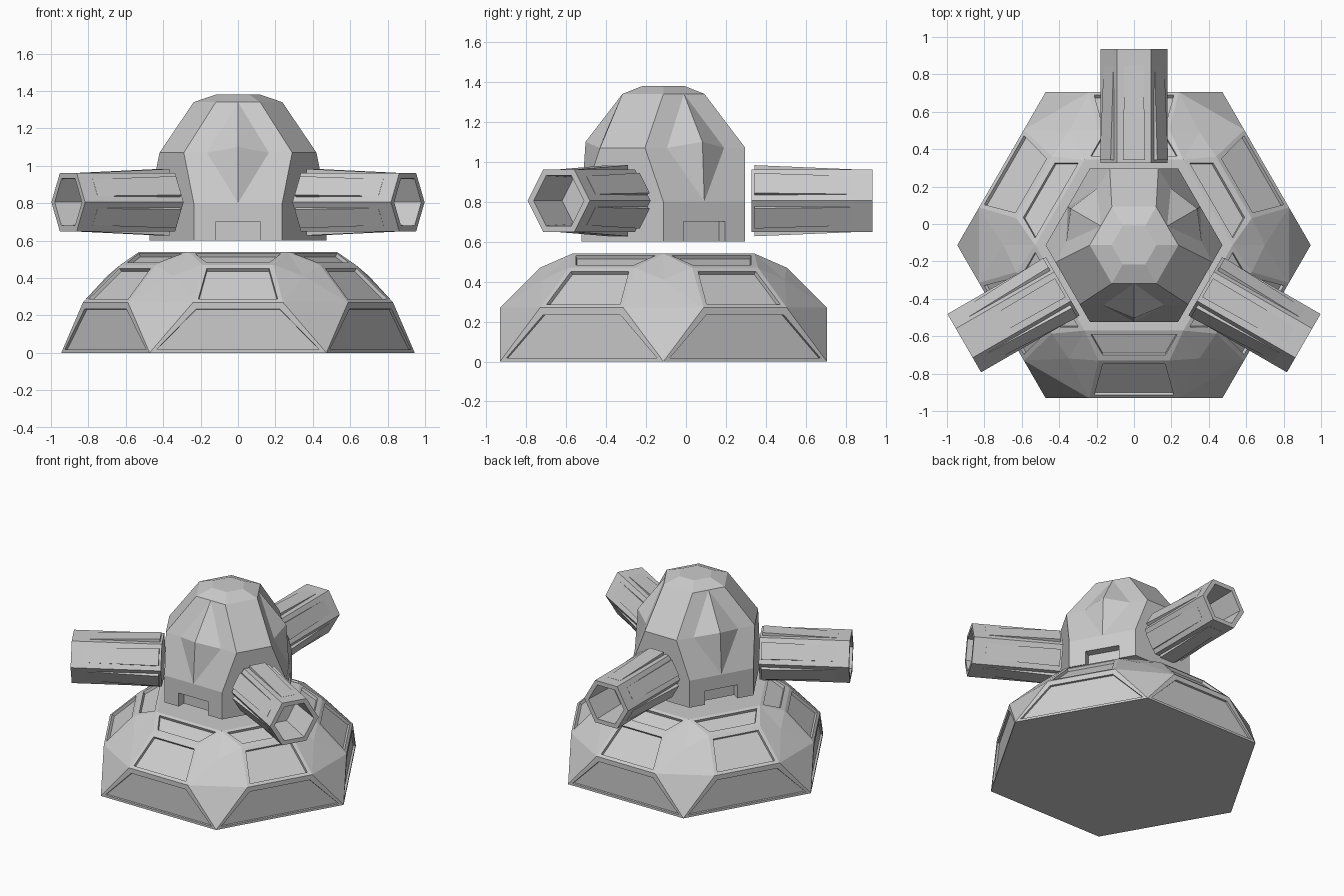
import bpy, bmesh, math
from math import radians, cos, sin

if "Cube" in bpy.data.objects:
    bpy.data.objects.remove(bpy.data.objects["Cube"])

CY = -0.113          # the centre of the three-fold symmetry
AP = cos(radians(30))


def pt(a, out, side, z):
    """Point at distance out along heading a, shifted sideways."""
    a = radians(a)
    return (out * cos(a) - side * sin(a), CY + out * sin(a) + side * cos(a), z)


def build(name, polys, panels=()):
    """Mesh from polygons sharing corners; panels = (polygon ids, margin, depth)."""
    bm = bmesh.new()
    cache, faces = {}, []
    for poly in polys:
        vs = []
        for p in poly:
            k = tuple(round(c, 4) for c in p)
            if k not in cache:
                cache[k] = bm.verts.new(p)
            vs.append(cache[k])
        faces.append(bm.faces.new(vs))
    bmesh.ops.recalc_face_normals(bm, faces=bm.faces[:])
    for ids, margin, depth in panels:
        fs = [faces[i] for i in ids]
        bmesh.ops.inset_individual(bm, faces=fs, thickness=margin)
        bmesh.ops.inset_individual(bm, faces=fs, thickness=0.002, depth=-depth)
    me = bpy.data.meshes.new(name)
    bm.to_mesh(me)
    bm.free()
    ob = bpy.data.objects.new(name, me)
    bpy.context.collection.objects.link(ob)
    return ob


# Faceted hexagonal base with recessed panels
polys, low, mid, high = [], [], [], []
RB, RT = 0.945, 0.528
for a in range(30, 390, 60):
    def row(out, half, z, a=a):
        return pt(a, out, -half, z), pt(a, out, half, z)
    b0, b1 = row(RB * AP, RB / 2, 0)
    c0, c1 = row(RB * AP, 0.24, 0.27)
    d0, d1 = row(0.617, 0.19, 0.47)
    e0, e1 = row(RT * AP, RT / 2, 0.54)
    n = len(polys)
    low.append(n)
    mid.append(n + 1)
    high.append(n + 2)
    polys += [(b0, b1, c1, c0), (c0, c1, d1, d0), (d0, d1, e1, e0)]
    # corner facets towards the next side
    knob = pt(a + 30, 0.70, 0, 0.41)
    nc = pt(a + 60, RB * AP, -0.24, 0.27)
    nd = pt(a + 60, 0.617, -0.19, 0.47)
    polys += [(b1, nc, c1), (c1, nc, knob), (c1, knob, d1), (nc, nd, knob),
              (d1, knob, e1), (knob, nd, e1)]
for r, z in ((RB, 0), (RT, 0.54)):
    polys.append([pt(a, r, 0, z) for a in range(0, 360, 60)])
build("base", polys, [(low, 0.04, 0.015), (mid, 0.036, 0.02), (high, 0.04, 0.02)])

# Domed turret body: three mount faces alternate with three gem faces
RH, RM, RC = 0.473, 0.237, 0.12
polys = []
shoulder_ring = []
for a in (90, 210, 330):
    h = RH / 2
    m = a + 60
    k0, k1 = pt(a, RH * AP, -0.13, 1.07), pt(a, RH * AP, 0.13, 1.07)
    kn = pt(a + 120, RH * AP, -0.13, 1.07)
    f0, f1 = pt(a, RH * AP, -h, 0.6), pt(a, RH * AP, h, 0.6)
    g0, g1 = pt(a, RH * AP, -h, 0.8), pt(a, RH * AP, h, 0.8)
    t0, t1 = pt(a, RM * AP, -RM / 2, 1.34), pt(a, RM * AP, RM / 2, 1.34)
    polys += [(f0, f1, g1, k1, k0, g0), (k0, k1, t1, t0)]
    # gem face
    fn, gn = pt(m, RH * AP, h, 0.6), pt(m, RH * AP, h, 0.8)
    gm = pt(m, RH * AP, 0, 0.8)
    tm, tn = pt(m, RM * AP, 0, 1.34), pt(m, RM * AP, RM / 2, 1.34)
    dl, dr = pt(m, 0.322, -0.165, 1.07), pt(m, 0.322, 0.165, 1.07)
    tip = pt(m, 0.39, 0, 1.1)
    polys += [(f1, fn, gn, gm, g1),
              (g1, gm, dl, k1), (k1, dl, tm, t1), (gm, gn, kn, dr), (dr, kn, tn, tm),
              (gm, dr, tip), (dr, tm, tip), (tm, dl, tip), (dl, gm, tip)]
    # sloping cap
    s0, s1, s2 = pt(a - 30, RC, 0, 1.38), pt(a + 30, RC, 0, 1.38), pt(a + 90, RC, 0, 1.38)
    polys += [(t0, t1, s1, s0), (t1, tm, tn, s2, s1)]
for r, z in ((RH, 0.6), (RC, 1.38)):
    polys.append([pt(a, r, 0, z) for a in range(0, 360, 60)])
body = build("turret_body", polys)

# Doorway notches under the gem faces
polys = []
for m in (30, 150, 270):
    lo, hi = [[pt(m, o, s, z) for o, s in ((0.35, -0.12), (0.5, -0.12), (0.5, 0.12), (0.35, 0.12))]
              for z in (0.5, 0.7)]
    polys += [lo, hi] + [(lo[i], lo[i - 1], hi[i - 1], hi[i]) for i in range(4)]
cutter = build("notch_cutter", polys)
cutter.hide_render = True
cutter.hide_viewport = True
mod = body.modifiers.new("notches", 'BOOLEAN')
mod.operation = 'DIFFERENCE'
mod.object = cutter
mod.solver = 'EXACT'

# Hexagonal barrels with tapered cover plates
ZC, RG = 0.805, 0.18
for i, a in enumerate((90, 210, 330)):
    rings = [[pt(a, s, r * cos(radians(t)), ZC + r * sin(radians(t))) for t in range(0, 360, 60)]
             for s, r in ((0.44, RG), (1.048, RG), (1.048, 0.145), (0.78, 0.135))]
    polys = [rings[0], rings[-1]]
    for p, q in zip(rings, rings[1:]):
        polys += [(p[j], p[j - 1], q[j - 1], q[j]) for j in range(6)]
    build(f"barrel_{i + 1}", polys)
    polys = []
    for t in range(30, 390, 60):
        c, s_ = cos(radians(t)), sin(radians(t))

        def plate(s, u, h):
            return pt(a, s, h * c - u * s_, ZC + h * s_ + u * c)
        base_h = RG * AP - 0.004
        p = [[plate(s, u, h) for u, h in ((-w, base_h), (w, base_h), (w, top), (-w, top))]
             for s, w, top in ((0.455, 0.058, 0.178), (0.96, 0.052, RG * AP + 0.001))]
        polys += p + [(p[0][j], p[0][j - 1], p[1][j - 1], p[1][j]) for j in range(4)]
    build(f"barrel_plates_{i + 1}", polys)
